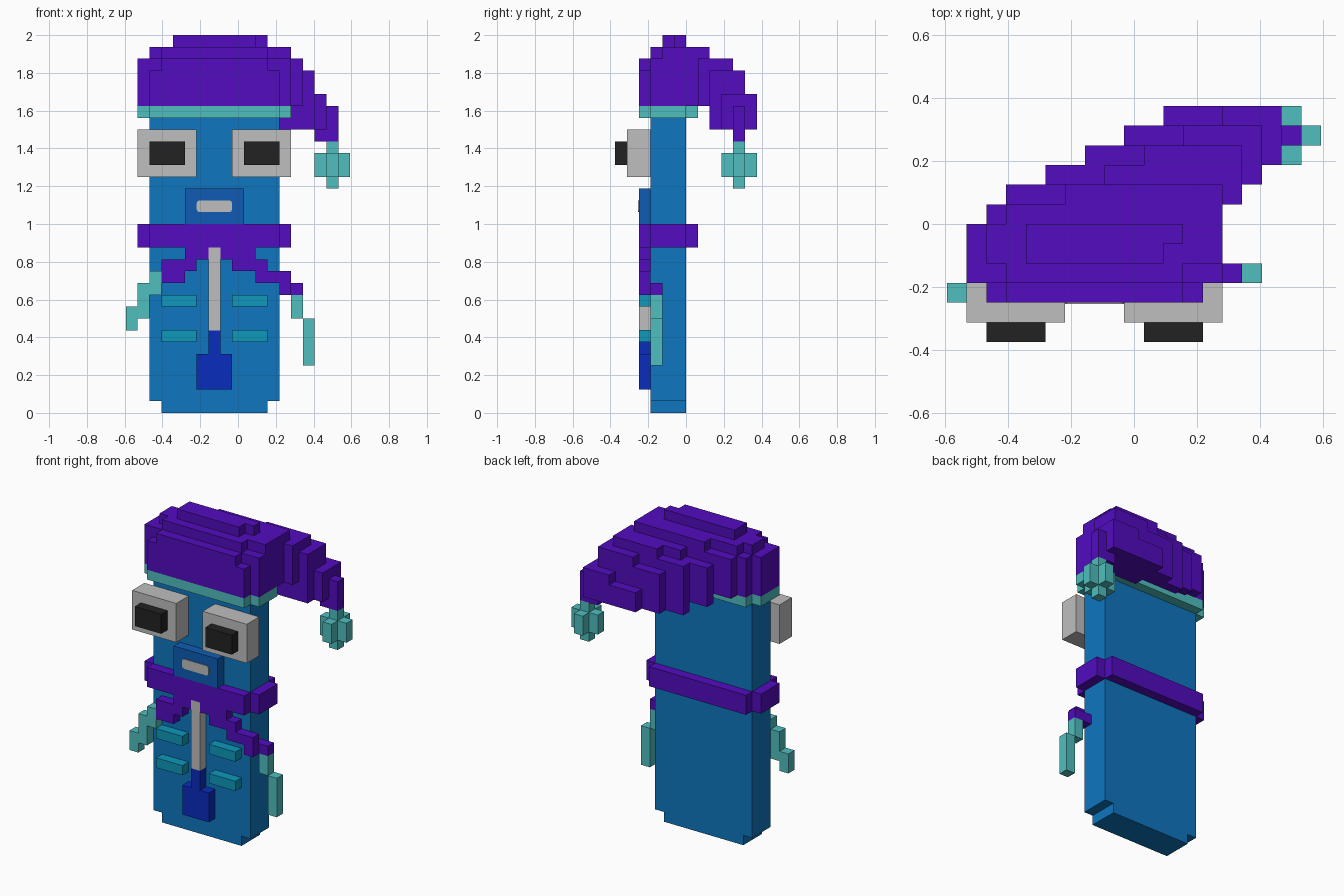
import bpy
import bmesh

if "Cube" in bpy.data.objects:
    bpy.data.objects.remove(bpy.data.objects["Cube"], do_unlink=True)

UNIT = 0.0625          # edge length of one block
CENTRE = (9.5, 6, 0)   # block coordinates of the model origin


def make_material(name, hex_code):
    """Flat material from an sRGB hex colour."""
    def linear(value):
        return value / 12.92 if value <= 0.04045 else ((value + 0.055) / 1.055) ** 2.4
    colour = [linear(byte / 255) for byte in bytes.fromhex(hex_code)] + [1]
    material = bpy.data.materials.new(name)
    material.use_nodes = True
    material.diffuse_color = colour
    material.node_tree.nodes["Principled BSDF"].inputs["Base Color"].default_value = colour
    return material


body_blue = make_material("body blue", "0E76BF")
hat_purple = make_material("hat purple", "520CBF")
trim_teal = make_material("trim teal", "50BFBF")
pale_grey = make_material("pale grey", "BFBFBF")
pupil_black = make_material("pupil black", "222222")
muzzle_blue = make_material("muzzle blue", "0E5CB5")
stripe_cyan = make_material("stripe cyan", "0E98BC")
deep_blue = make_material("deep blue", "0A2CBF")


def add_object(name, bm, material):
    mesh = bpy.data.meshes.new(name)
    bm.to_mesh(mesh)
    bm.free()
    mesh.materials.append(material)
    bpy.context.collection.objects.link(bpy.data.objects.new(name, mesh))


def block_part(name, material, boxes):
    """Outer shell of a union of block ranges (x from, to, y from, to, z from, to)."""
    cells = set()
    for x0, x1, y0, y1, z0, z1 in boxes:
        cells.update((x, y, z) for x in range(x0, x1)
                     for y in range(y0, y1) for z in range(z0, z1))
    bm = bmesh.new()
    corners = {}

    def corner(key):
        if key not in corners:
            corners[key] = bm.verts.new([(k - c) * UNIT for k, c in zip(key, CENTRE)])
        return corners[key]

    for cell in sorted(cells):
        for axis in range(3):
            for side in (0, 1):
                neighbour = list(cell)
                neighbour[axis] += 2 * side - 1
                if tuple(neighbour) in cells:
                    continue
                quad = []
                for b, c in ((0, 0), (1, 0), (1, 1), (0, 1)):
                    key = list(cell)
                    key[axis] += side
                    key[(axis + 1) % 3] += b
                    key[(axis + 2) % 3] += c
                    quad.append(corner(tuple(key)))
                bm.faces.new(quad if side else quad[::-1])
    bmesh.ops.dissolve_limit(bm, angle_limit=0.01, verts=bm.verts[:], edges=bm.edges[:])
    add_object(name, bm, material)


def front_part(name, material, rectangles):
    """Blocks one layer deep on the front of the body (x from, to, z from, to)."""
    block_part(name, material, [(x0, x1, 2, 3, z0, z1) for x0, x1, z0, z1 in rectangles])


# Body slab with a narrower foot
block_part("body", body_blue, [(2, 13, 3, 6, 1, 26), (3, 12, 3, 6, 0, 1)])

# Eyes and pupils
for side, left_edge in (("right", 1), ("left", 9)):
    block_part(side + "_eye", pale_grey, [(left_edge, left_edge + 5, 1, 3, 20, 24)])
    block_part(side + "_pupil", pupil_black, [(left_edge + 1, left_edge + 4, 0, 1, 21, 23)])

# Muzzle with a thin mouth plate whose corners are clipped
front_part("muzzle", muzzle_blue, [(5, 10, 16, 19)])
bm = bmesh.new()
bmesh.ops.create_cube(bm, size=1)
for vert in bm.verts:
    vert.co.x = vert.co.x * 3 * UNIT - 2 * UNIT
    vert.co.y = vert.co.y * 0.008 - 4 * UNIT
    vert.co.z = vert.co.z * UNIT + 17.5 * UNIT
depth_edges = [e for e in bm.edges if abs(e.verts[0].co.y - e.verts[1].co.y) > 0.001]
bmesh.ops.bevel(bm, geom=depth_edges, offset=0.015, segments=2, profile=0.5, affect='EDGES')
add_object("mouth", bm, pale_grey)

# Scarf: a collar ring with clipped corners, then a drape on the chest
block_part("scarf_collar", hat_purple, [
    (2, 13, 2, 3, 14, 16), (2, 13, 6, 7, 14, 16),
    (1, 2, 3, 6, 14, 16), (13, 14, 3, 6, 14, 16)])
front_part("scarf_drape_right", hat_purple, [(5, 7, 13, 14), (3, 6, 12, 13), (3, 5, 11, 12)])
front_part("scarf_drape_left", hat_purple, [
    (8, 11, 13, 14), (9, 12, 12, 13), (11, 14, 11, 12), (13, 14, 10, 11)])
block_part("scarf_end_left", hat_purple, [(13, 15, 3, 4, 10, 11)])

# Scarf tassels
front_part("tassel_right", trim_teal, [(2, 3, 10, 12), (1, 2, 8, 11), (0, 1, 7, 9)])
block_part("tassel_left", trim_teal, [(14, 15, 3, 4, 8, 10), (15, 16, 3, 4, 4, 8)])

# Zip with its pull, and four chest stripes
front_part("zip", pale_grey, [(7, 8, 7, 14)])
front_part("zip_pull", deep_blue, [(7, 8, 5, 7), (6, 9, 2, 5)])
for side, x in (("right", 3), ("left", 9)):
    for level, z in (("lower", 6), ("upper", 9)):
        front_part(level + "_stripe_" + side, stripe_cyan, [(x, x + 3, z, z + 1)])

# Hat brim and domed cap
block_part("hat_brim", trim_teal, [(2, 13, 2, 7, 25, 26), (1, 14, 3, 6, 25, 26)])
cap = [
    (2, 13, 2, 3, 26, 29), (3, 12, 2, 3, 29, 30),
    (1, 14, 3, 6, 26, 30), (2, 14, 6, 7, 26, 30),
    (3, 12, 3, 4, 30, 31), (2, 14, 4, 6, 30, 31), (3, 14, 6, 7, 30, 31),
    (4, 11, 4, 5, 31, 32), (4, 12, 5, 6, 31, 32)]

# Hat tail: each row back shifts sideways and droops towards the tip
column_tops = {14: 30, 15: 29, 16: 27, 17: 26}
row_limits = {7: (26, 31), 8: (25, 30), 9: (24, 30), 10: (24, 29), 11: (24, 27)}
for row, (bottom, top) in row_limits.items():
    first = 2 * row - 11
    last = 17 if row == 11 else row + 8
    for column in range(first, last):
        height = min(top - (column < first + 3), column_tops.get(column, top))
        low = bottom - (row == 10 and column > 15) - (row == 8 and column > 10)
        cap.append((column, column + 1, row, row + 1, low, height))
block_part("hat", hat_purple, cap)

# Pompom: three crossing bars
block_part("pompom", trim_teal, [
    (17, 18, 10, 11, 19, 23), (16, 19, 10, 11, 20, 22), (17, 18, 9, 12, 20, 22)])
